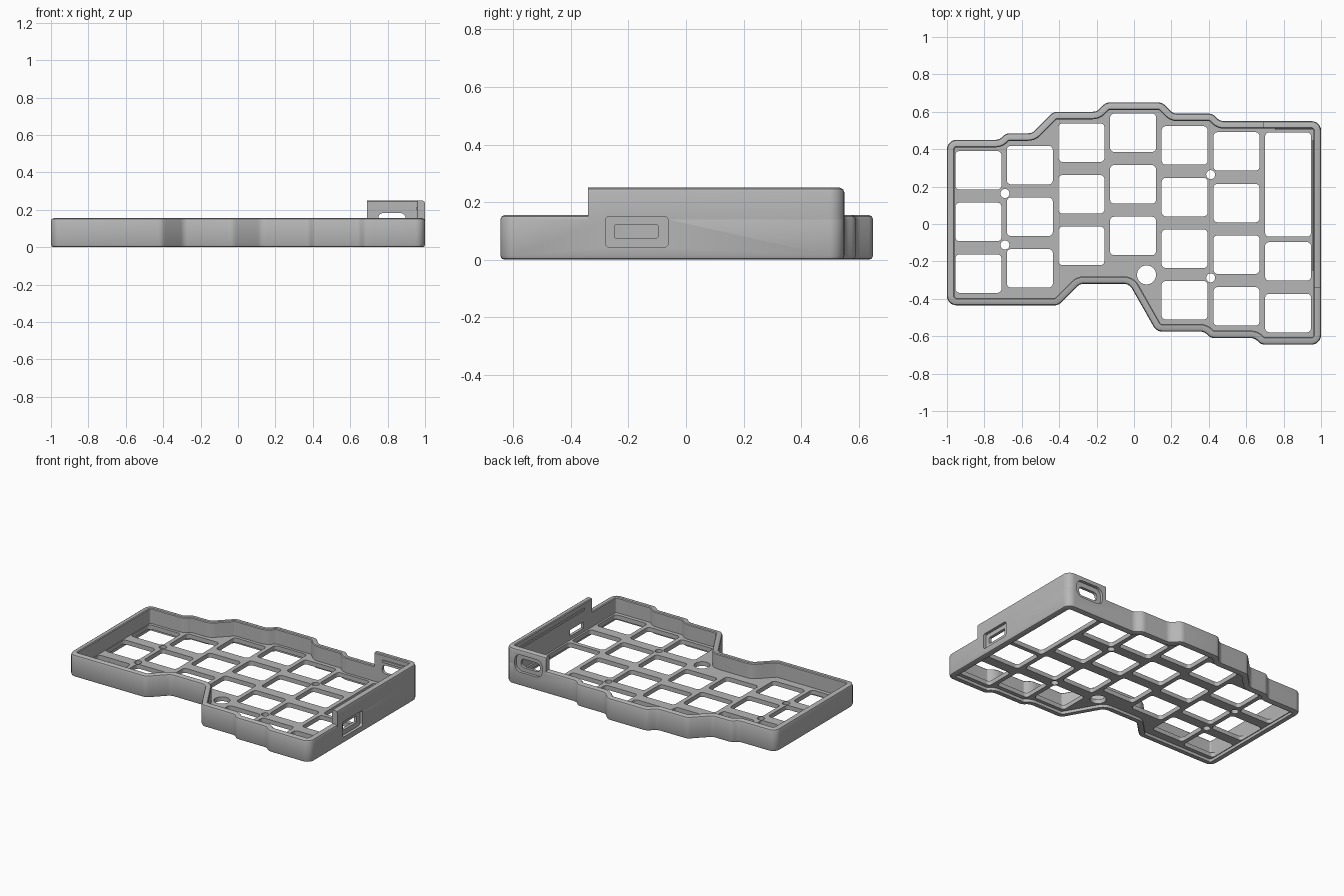
import bpy, bmesh, math
from mathutils import Vector

if "Cube" in bpy.data.objects:
    bpy.data.objects.remove(bpy.data.objects["Cube"], do_unlink=True)

grey = bpy.data.materials.new("case grey")
grey.use_nodes = True
grey.diffuse_color = (0.47, 0.47, 0.47, 1)
grey.node_tree.nodes["Principled BSDF"].inputs["Base Color"].default_value = grey.diffuse_color

WALL, RIM, TOP = 0.04, 0.155, 0.25


def add_object(name, bm, cutter=False):
    bmesh.ops.recalc_face_normals(bm, faces=bm.faces[:])
    mesh = bpy.data.meshes.new(name)
    bm.to_mesh(mesh)
    bm.free()
    mesh.materials.append(grey)
    obj = bpy.data.objects.new(name, mesh)
    bpy.context.collection.objects.link(obj)
    if cutter:
        obj.hide_render = True
        obj.hide_set(True)
        obj.display_type = 'WIRE'
    return obj


def rounded(points, radius, closed=True, steps=5):
    """Replace each corner of a 2D path with an arc."""
    pts = [Vector(p) for p in points]
    out = []
    for i, p in enumerate(pts):
        if not closed and i in (0, len(pts) - 1):
            out.append(p)
            continue
        a = (pts[i - 1] - p).normalized()
        b = (pts[(i + 1) % len(pts)] - p).normalized()
        half = a.angle(b) / 2
        centre = p + (a + b).normalized() * radius / math.sin(half)
        reach = radius / math.tan(half)
        start, end = p + a * reach - centre, p + b * reach - centre
        for k in range(steps + 1):
            v = start.lerp(end, k / steps).normalized() * radius
            out.append(centre + v)
    return out


def inset(path, d, closed=True):
    """Move a clockwise path inward by d."""
    n, out = len(path), []
    for i, p in enumerate(path):
        prev = path[i - 1] if closed or i else None
        nxt = path[(i + 1) % n] if closed or i < n - 1 else None
        dirs = [(q - r).normalized() for q, r in ((p, prev), (nxt, p)) if q is not None and r is not None]
        normals = [Vector((v.y, -v.x)) for v in dirs]
        m = sum(normals, Vector((0, 0))).normalized()
        out.append(p + m * d / m.dot(normals[0]))
    return out


def sweep(name, path, profile, closed=True):
    """Sweep a closed (inset, height) section along a path."""
    bm = bmesh.new()
    loops = [[bm.verts.new((p.x, p.y, z)) for p in inset(path, d, closed)] for d, z in profile]
    n = len(path)
    for j, low in enumerate(loops):
        high = loops[(j + 1) % len(loops)]
        for i in range(n if closed else n - 1):
            k = (i + 1) % n
            bm.faces.new((low[i], low[k], high[k], high[i]))
    if not closed:
        for end in (0, n - 1):
            bm.faces.new([loop[end] for loop in loops])
    return add_object(name, bm)


def prism(bm, points, lo, hi, place):
    """Extrude a 2D outline between two depths, mapped to 3D by place."""
    a = [bm.verts.new(place(p[0], p[1], lo)) for p in points]
    b = [bm.verts.new(place(p[0], p[1], hi)) for p in points]
    bm.faces.new(a)
    bm.faces.new(b[::-1])
    for i in range(len(a)):
        j = (i + 1) % len(a)
        bm.faces.new((a[i], b[i], b[j], a[j]))


def slot(u0, u1, v0, v1, r):
    return rounded([(u0, v0), (u0, v1), (u1, v1), (u1, v0)], r)


def cut(obj, cutter):
    mod = obj.modifiers.new(cutter.name, 'BOOLEAN')
    mod.operation = 'DIFFERENCE'
    mod.solver = 'EXACT'
    mod.object = cutter


def on_floor(u, v, w):
    return (u, v, w)


def on_back(u, v, w):
    return (u, w, v)


def on_side(u, v, w):
    return (w, u, v)


# Stepped case outline, clockwise from the left rear corner
outline = rounded([
    (-1, .45), (-.72, .45), (-.685, .485), (-.545, .485), (-.43, .6), (-.2, .6),
    (-.15, .65), (.15, .65), (.21, .59), (.42, .59), (.46, .55), (1, .55),
    (1, -.645), (.68, -.645), (.645, -.61), (.41, -.61), (.375, -.575), (.12, -.575),
    (-.025, -.32), (-.29, -.32), (-.405, -.435), (-1, -.435)], 0.05)


def lip(z):
    """Rounded top edge of a wall, from outside to inside."""
    return [(0, z - .015), (.004, z - .005), (.014, z), (WALL - .005, z), (WALL, z - .005)]


# Perimeter wall with rounded top and bottom edges
wall = sweep("perimeter_wall", outline,
             [(.014, 0), (.004, .004), (0, .014)] + lip(RIM) + [(WALL, 0)])

# Taller wall around the right rear corner
corner_path = rounded([(.69, .55), (1, .55), (1, -.34)], 0.05, closed=False)
corner = sweep("raised_corner_wall", corner_path, [(0, RIM - .015)] + lip(TOP) + [(WALL, RIM - .015)], False)

# Floor plate
bm = bmesh.new()
prism(bm, inset(outline, .03), .02, .05, on_floor)
floor = add_object("switch_plate", bm)

# Key openings: column centre, rear key centre, number of keys
bm = bmesh.new()
W, H, PITCH = .123, .103, .276
columns = [(-.832, .287, 3), (-.557, .315, 3), (-.281, .435, 3), (-.005, .488, 3),
           (.271, .42, 4), (.548, .388, 4), (.824, -.2, 2)]
for cx, cy, count in columns:
    for k in range(count):
        y = cy - k * PITCH
        prism(bm, slot(cx - W, cx + W, y - H, y + H, .022), 0, .08, on_floor)
prism(bm, slot(.824 - W, .824 + W, -.068, .49, .022), 0, .08, on_floor)

# Screw holes and reset hole
for x, y, r in [(-.69, .163, .024), (-.69, -.112, .024), (.41, .264, .024), (.41, -.288, .024), (.067, -.272, .051)]:
    ring = [(x + r * math.cos(t * math.tau / 32), y + r * math.sin(t * math.tau / 32)) for t in range(32)]
    prism(bm, ring, 0, .08, on_floor)
cut(floor, add_object("plate_cutter", bm, True))

# Rear port and side port: shallow recess plus through slot
ports = [
    ("rear_recess", slot(.72, .93, .095, .215, .045), .53, .6, on_back),
    ("rear_slot", slot(.75, .895, .122, .182, .025), .45, .6, on_back),
    ("side_recess", slot(-.28, -.062, .043, .15, .014), .98, 1.1, on_side),
    ("side_slot", slot(-.248, -.098, .076, .12, .003), .9, 1.1, on_side)]
for name, shape, lo, hi, place in ports:
    bm = bmesh.new()
    prism(bm, shape, lo, hi, place)
    cutter = add_object(name + "_cutter", bm, True)
    cut(wall, cutter)
    cut(corner, cutter)

# Thin retaining ridges inside the raised corner
bm = bmesh.new()
prism(bm, [(.755, .2), (.955, .2), (.955, .216), (.755, .216)], .502, .52, on_back)
ridge = add_object("rear_ridge", bm)
bm = bmesh.new()
prism(bm, [(-.25, .2), (.45, .2), (.45, .216), (-.25, .216)], .954, .97, on_side)
side_ridge = add_object("side_ridge", bm)

# Smooth the rounded corners, keep edges sharp
bpy.ops.object.select_all(action='DESELECT')
for obj in (wall, corner, floor):
    obj.select_set(True)
    bpy.context.view_layer.objects.active = obj
bpy.ops.object.shade_smooth_by_angle(angle=math.radians(35))
